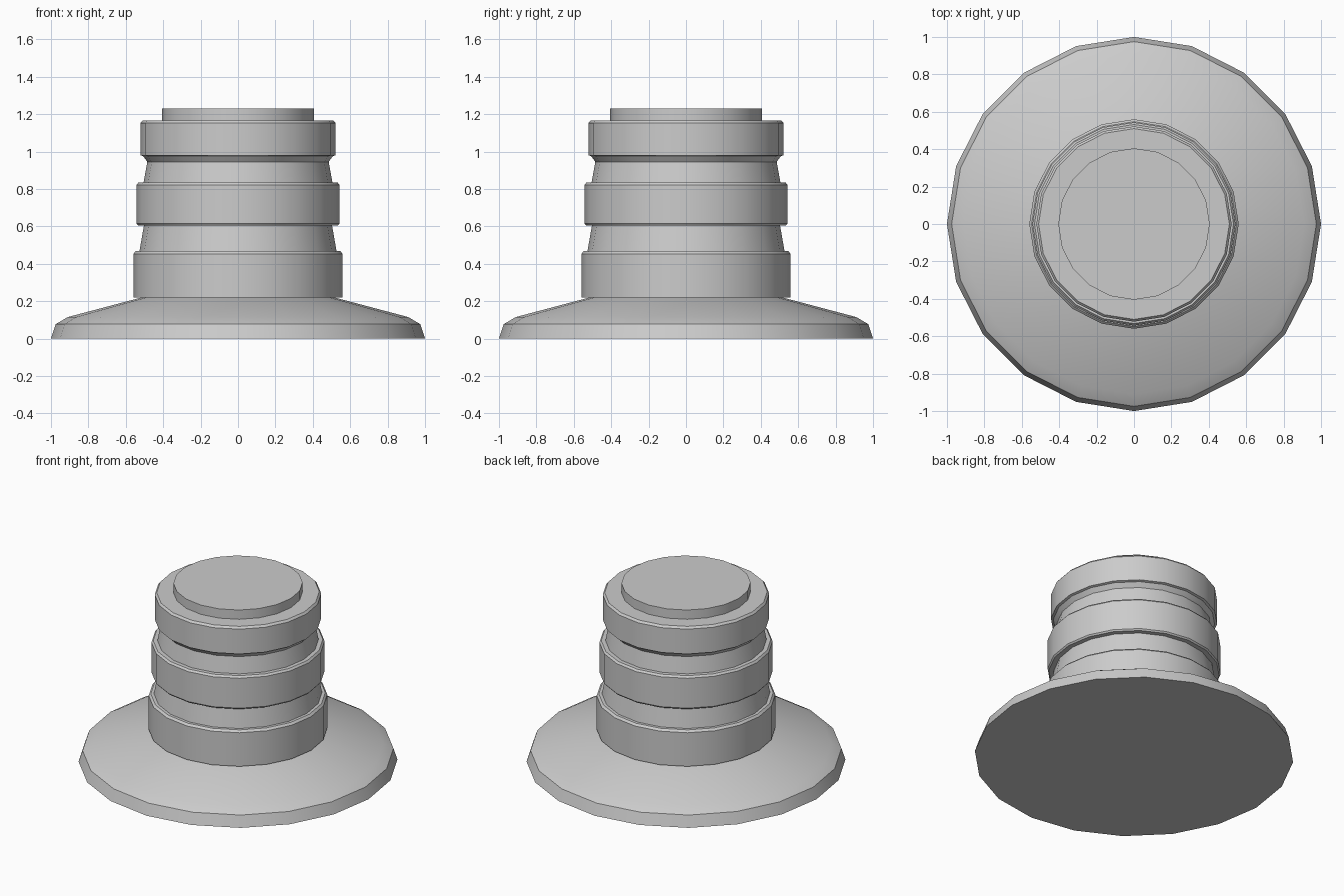
import bpy, bmesh
from math import cos, sin, tau, radians

if "Cube" in bpy.data.objects:
    bpy.data.objects.remove(bpy.data.objects["Cube"])

SIDES = 20


def lathe(name, profile, cap_bottom=False, cap_top=False):
    """Revolve (radius, height) points, listed bottom to top, around z."""
    bm = bmesh.new()
    rings = [[bm.verts.new((r * cos(tau * i / SIDES), r * sin(tau * i / SIDES), z))
              for i in range(SIDES)] for r, z in profile]
    for low, high in zip(rings, rings[1:]):
        for i in range(SIDES):
            j = (i + 1) % SIDES
            bm.faces.new((low[i], low[j], high[j], high[i]))
    if cap_bottom:
        bm.faces.new(rings[0][::-1])
    if cap_top:
        bm.faces.new(rings[-1])
    mesh = bpy.data.meshes.new(name)
    bm.to_mesh(mesh)
    bm.free()
    obj = bpy.data.objects.new(name, mesh)
    bpy.context.collection.objects.link(obj)
    bpy.ops.object.select_all(action='DESELECT')
    obj.select_set(True)
    bpy.context.view_layer.objects.active = obj
    bpy.ops.object.shade_smooth_by_angle(angle=radians(30))
    return obj


# Wide sloping foot
lathe("base_flange", [(1.0, 0), (0.975, 0.077), (0.91, 0.115), (0.515, 0.22)],
      cap_bottom=True)

# Ribbed stem: three bands with tapering necks between them
lathe("ribbed_stem", [
    (0.515, 0.22), (0.56, 0.22), (0.56, 0.453), (0.547, 0.467), (0.527, 0.467),
    (0.503, 0.605), (0.535, 0.605), (0.543, 0.615), (0.543, 0.822), (0.532, 0.835),
    (0.505, 0.835), (0.485, 0.945), (0.507, 0.975), (0.522, 0.98),
    (0.522, 1.152), (0.51, 1.166), (0.405, 1.166)])

# Raised round top
lathe("top_disc", [(0.405, 1.166), (0.405, 1.23)], cap_top=True)
